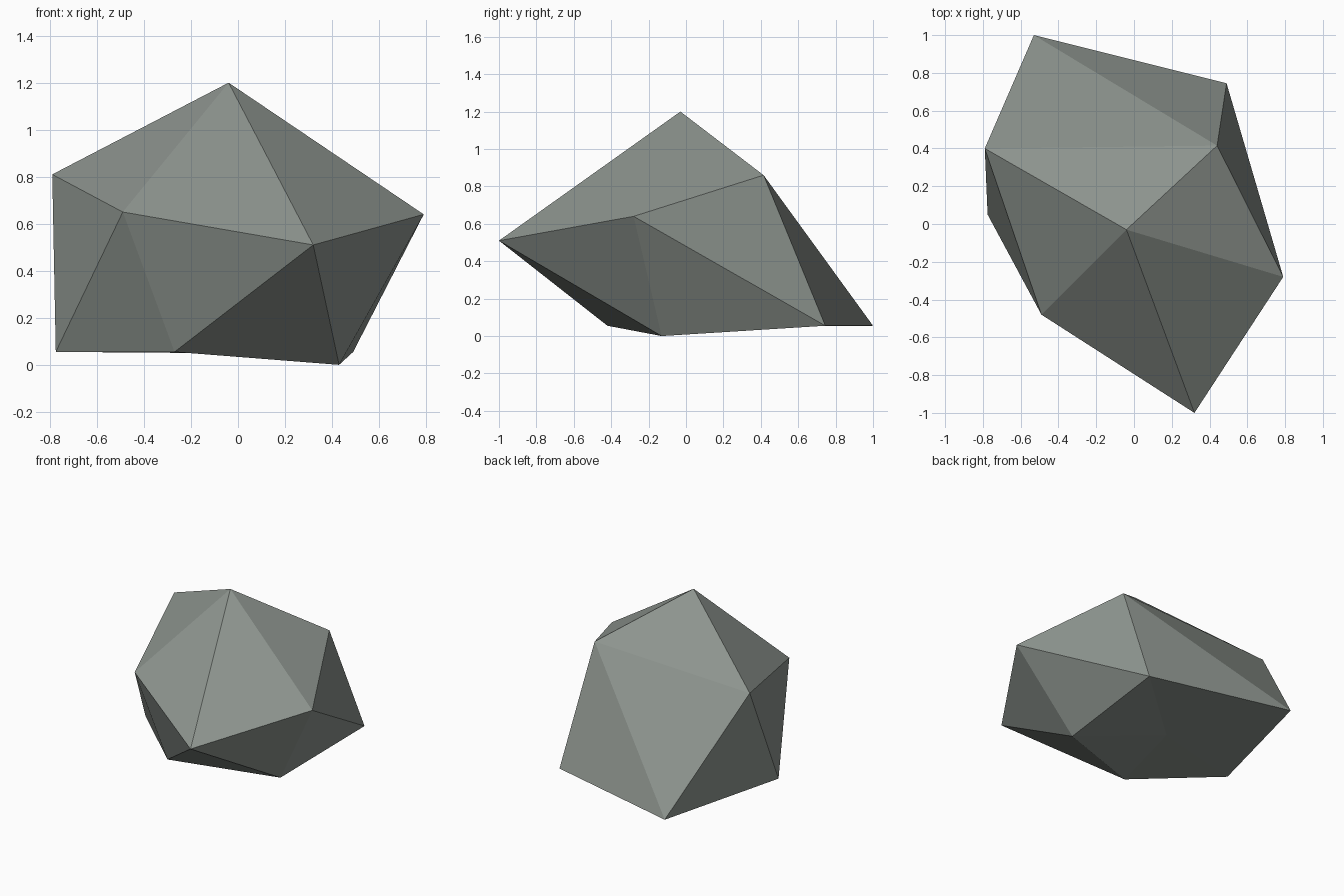
import bpy, bmesh

if "Cube" in bpy.data.objects:
    bpy.data.objects.remove(bpy.data.objects["Cube"])

# Low-poly boulder: a distorted icosahedron (peak, two rings of five, base point)
PEAK = (-0.04, -0.03, 1.20)
UPPER = [(-0.79, 0.40, 0.81), (-0.49, -0.48, 0.65), (0.32, -1.00, 0.51),
         (0.79, -0.28, 0.64), (0.44, 0.415, 0.86)]
LOWER = [(-0.775, 0.05, 0.055), (-0.27, -0.42, 0.055), (0.43, -0.13, 0.0),
         (0.49, 0.745, 0.055), (-0.53, 1.00, 0.055)]
BASE = (-0.10, 0.22, 0.05)

bm = bmesh.new()
peak, base = bm.verts.new(PEAK), bm.verts.new(BASE)
up = [bm.verts.new(p) for p in UPPER]
low = [bm.verts.new(p) for p in LOWER]

# Top fan, zigzag band and bottom fan
for i in range(5):
    j = (i + 1) % 5
    bm.faces.new((peak, up[i], up[j]))
    bm.faces.new((up[i], low[i], up[j]))
    bm.faces.new((low[i], low[j], up[j]))
    bm.faces.new((base, low[j], low[i]))
bmesh.ops.recalc_face_normals(bm, faces=bm.faces[:])

mesh = bpy.data.meshes.new("boulder")
bm.to_mesh(mesh)
bm.free()

# Grey stone
stone = bpy.data.materials.new("grey_stone")
stone.diffuse_color = (0.27, 0.30, 0.275, 1.0)
stone.use_nodes = True
stone.node_tree.nodes["Principled BSDF"].inputs["Base Color"].default_value = stone.diffuse_color
mesh.materials.append(stone)
bpy.context.collection.objects.link(bpy.data.objects.new("boulder", mesh))
